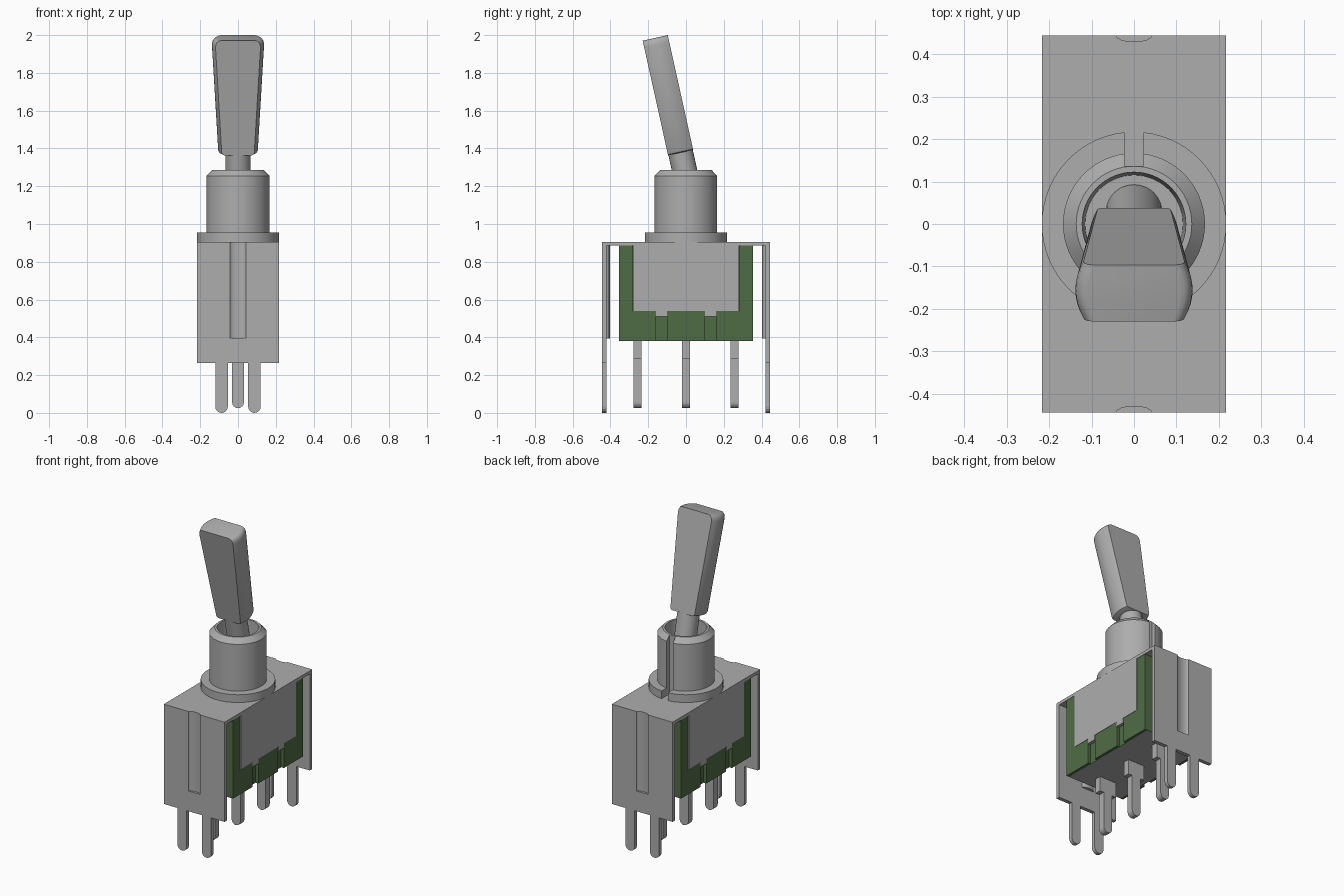
import bpy, bmesh, math
from mathutils import Matrix, Vector

cube = bpy.data.objects.get("Cube")
if cube:
    bpy.data.objects.remove(cube, do_unlink=True)


def material(name, rgb):
    m = bpy.data.materials.new(name)
    m.use_nodes = True
    m.diffuse_color = (*rgb, 1)
    m.node_tree.nodes["Principled BSDF"].inputs["Base Color"].default_value = (*rgb, 1)
    return m


METAL = material("grey metal", (0.42, 0.42, 0.42))
GREEN = material("green plastic", (0.08, 0.15, 0.06))


def finish(name, bm, mats, smooth=False):
    bmesh.ops.recalc_face_normals(bm, faces=bm.faces)
    me = bpy.data.meshes.new(name)
    bm.to_mesh(me)
    bm.free()
    ob = bpy.data.objects.new(name, me)
    bpy.context.collection.objects.link(ob)
    for m in mats:
        me.materials.append(m)
    if smooth:
        bpy.ops.object.select_all(action='DESELECT')
        ob.select_set(True)
        bpy.context.view_layer.objects.active = ob
        bpy.ops.object.shade_smooth_by_angle(angle=math.radians(30))
    return ob


def add_box(bm, x, y, z):
    """Box from (min, max) pairs."""
    size = [b - a for a, b in (x, y, z)]
    mid = [(a + b) / 2 for a, b in (x, y, z)]
    bmesh.ops.create_cube(bm, size=1, matrix=Matrix.Translation(mid) @ Matrix.Diagonal((*size, 1)))


def add_prism(bm, outline, offset):
    """Extrude a flat outline of 3D points along an offset."""
    face = bm.faces.new([bm.verts.new(p) for p in outline])
    r = bmesh.ops.extrude_face_region(bm, geom=[face])
    bmesh.ops.translate(bm, vec=offset, verts=[v for v in r["geom"] if isinstance(v, bmesh.types.BMVert)])
    # extruding keeps the starting face as the second cap
    if not face.is_valid:
        bm.faces.new([bm.verts.new(p) for p in outline])


def add_pin(bm, cx, cy, hw, thick, bottom, top):
    """Flat terminal with a rounded lower end."""
    y = cy - thick / 2
    pts = [(cx + hw, y, top), (cx - hw, y, top)]
    for i in range(9):
        a = math.pi + math.pi * i / 8
        pts.append((cx + hw * math.cos(a), y, bottom + hw + hw * math.sin(a)))
    add_prism(bm, pts, Vector((0, thick, 0)))


def lathe(name, profile, steps=64):
    bm = bmesh.new()
    vs = [bm.verts.new((r, 0, z)) for r, z in profile]
    es = [bm.edges.new(p) for p in zip(vs, vs[1:])]
    bmesh.ops.spin(bm, geom=vs + es, cent=(0, 0, 0), axis=(0, 0, 1), angle=2 * math.pi, steps=steps)
    bmesh.ops.remove_doubles(bm, verts=bm.verts, dist=1e-5)
    return finish(name, bm, [METAL], True)


W, D, TOP = 0.216, 0.444, 0.905

# Bracket: top plate and two side flaps with small tabs
bm = bmesh.new()
add_box(bm, (-W, W), (-0.42, 0.42), (0.885, TOP))
for s in (-1, 1):
    x = sorted((s * 0.196, s * W))
    add_box(bm, x, (-0.28, 0.28), (0.54, TOP))
    for t in (-1, 1):
        add_box(bm, x, sorted((t * 0.10, t * 0.16)), (0.51, 0.54))
finish("bracket_top", bm, [METAL])

# Bracket legs: pressed groove outside, matching ridge inside, two pins each
def groove(y, depth):
    return [(0.042 * math.cos(math.pi * i / 8), y + depth * math.sin(math.pi * i / 8)) for i in range(9)]

for s, name in ((-1, "front_leg"), (1, "back_leg")):
    bm = bmesh.new()
    outer, inner = -D, -0.42
    ring = [(W, outer)] + groove(outer, 0.015) + [(-W, outer), (-W, inner)]
    ring += list(reversed(groove(inner, 0.018))) + [(W, inner)]
    add_prism(bm, [(x, -s * y, 0.395) for x, y in ring], Vector((0, 0, TOP - 0.395)))
    add_box(bm, (-W, W), sorted((s * D, s * 0.42)), (0.265, 0.395))
    for x in (-0.087, 0.087):
        add_pin(bm, x, s * 0.432, 0.033, 0.024, 0, 0.265)
    finish(name, bm, [METAL])

# Plastic body: core, corner posts and lower blocks, grey underside on the core
bm = bmesh.new()
add_box(bm, (-0.195, 0.195), (-0.355, 0.355), (0.38, 0.885))
bm.faces.ensure_lookup_table()
for f in bm.faces:
    f.normal_update()
    if f.normal.z < -0.5:
        f.material_index = 1
for s in (-1, 1):
    x = sorted((s * 0.195, s * 0.214))
    for t in (-1, 1):
        add_box(bm, x, sorted((t * 0.283, t * 0.355)), (0.38, 0.885))
        add_box(bm, x, sorted((t * 0.16, t * 0.283)), (0.38, 0.54))
    add_box(bm, x, (-0.10, 0.10), (0.38, 0.54))
finish("switch_body", bm, [GREEN, METAL])

# Three centre terminals with wider shoulders
for name, y in (("front_terminal", -0.257), ("middle_terminal", 0), ("back_terminal", 0.257)):
    bm = bmesh.new()
    add_pin(bm, 0, y, 0.031, 0.042, 0.025, 0.285)
    add_box(bm, (-0.06, 0.06), (y - 0.021, y + 0.021), (0.285, 0.385))
    finish(name, bm, [METAL])

# Bushing with flange, chamfered rim and bore, then a keyway cut at the back
bushing = lathe("bushing", [(0, TOP), (0.217, TOP), (0.217, 0.955), (0.167, 0.955), (0.167, 1.255),
                            (0.136, 1.287), (0.122, 1.287), (0.115, 1.13), (0, 1.13)])
bm = bmesh.new()
add_box(bm, (-0.022, 0.022), (0.137, 0.3), (0.89, 1.35))
cutter = finish("keyway_cutter", bm, [METAL])
cutter.hide_render = True
mod = bushing.modifiers.new("keyway", 'BOOLEAN')
mod.operation = 'DIFFERENCE'
mod.solver = 'EXACT'
mod.object = cutter
bpy.context.view_layer.objects.active = bushing
bpy.ops.object.modifier_apply(modifier=mod.name)
bpy.data.objects.remove(cutter, do_unlink=True)

# Lever: round shaft and a widening paddle with bulged sides, tilted forward
tilt = Matrix.Translation((0, 0, 1.25)) @ Matrix.Rotation(math.radians(12.5), 4, 'X')
shaft = lathe("lever_shaft", [(0, -0.13), (0.066, -0.13), (0.066, 0.15), (0, 0.15)], 48)
shaft.matrix_world = tilt

bm = bmesh.new()
rings = []
T = 0.068
for h, w in ((0.131, 0.072), (0.135, 0.081), (0.145, 0.086), (0.715, 0.119),
             (0.732, 0.117), (0.745, 0.110), (0.751, 0.101), (0.753, 0.090)):
    pts = []
    for s in (1, -1):
        for i in range(9):
            u = -1 + i / 4
            pts.append((s * (w + 0.019 * (1 - u * u)), s * u * T, h))
    rings.append([bm.verts.new(p) for p in pts])
n = len(rings[0])
for a, b in zip(rings, rings[1:]):
    for i in range(n):
        j = (i + 1) % n
        bm.faces.new((a[i], a[j], b[j], b[i]))
bm.faces.new(rings[0])
bm.faces.new(rings[-1])
paddle = finish("lever_paddle", bm, [METAL], True)
paddle.matrix_world = tilt
